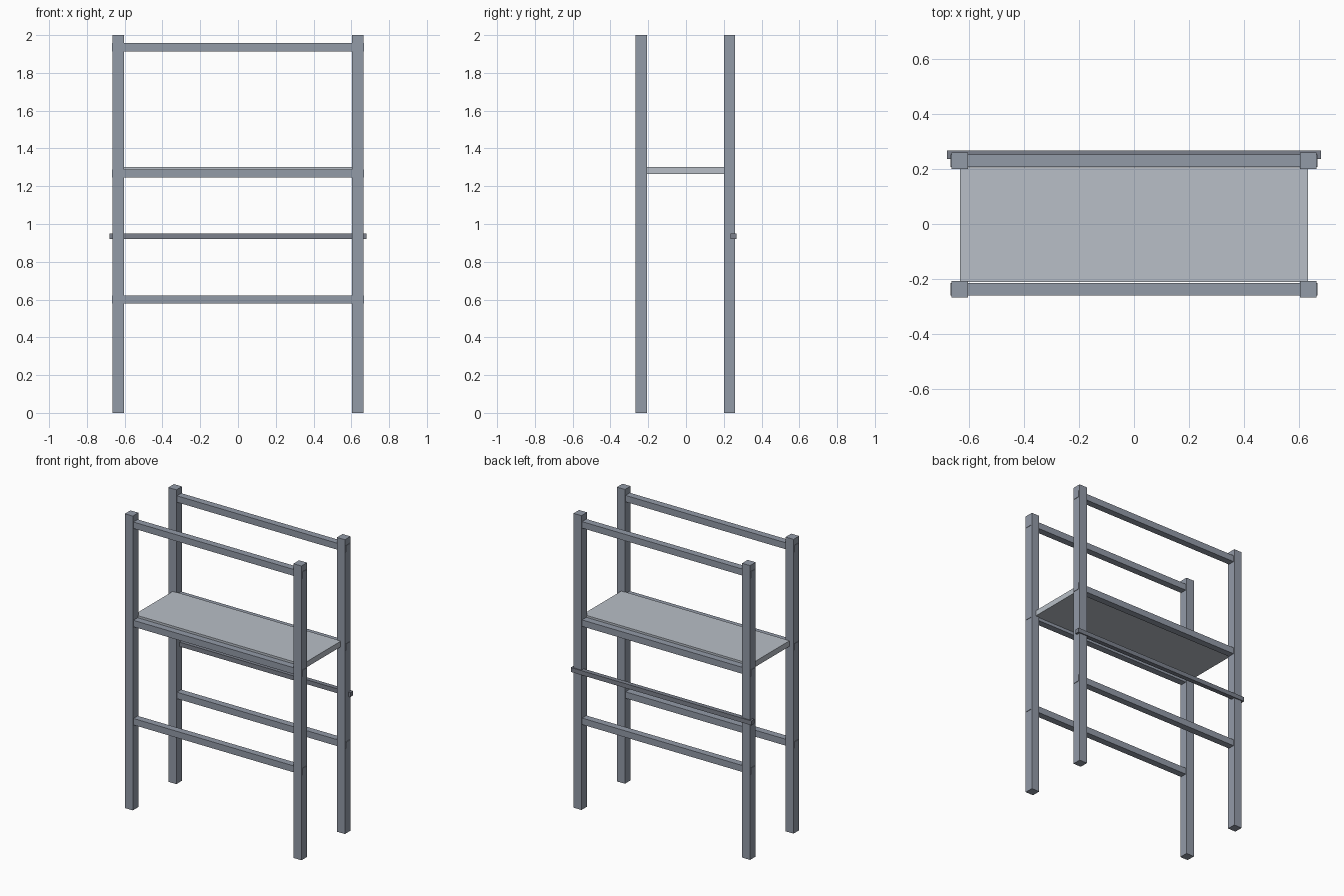
import bpy

if "Cube" in bpy.data.objects:
    bpy.data.objects.remove(bpy.data.objects["Cube"])


def material(name, color):
    mat = bpy.data.materials.new(name)
    mat.diffuse_color = (*color, 1)
    mat.use_nodes = True
    mat.node_tree.nodes["Principled BSDF"].inputs["Base Color"].default_value = mat.diffuse_color
    return mat


frame_mat = material("frame_grey", (0.29, 0.325, 0.39))
shelf_mat = material("shelf_grey", (0.48, 0.52, 0.57))
bar_mat = material("bar_grey", (0.20, 0.22, 0.265))


def box(name, x, y, z, mat):
    """Axis-aligned box from (min, max) ranges."""
    bpy.ops.mesh.primitive_cube_add(size=1, location=[sum(r) / 2 for r in (x, y, z)])
    obj = bpy.context.object
    obj.name = name
    obj.scale = [r[1] - r[0] for r in (x, y, z)]
    bpy.ops.object.transform_apply(location=False, rotation=False, scale=True)
    obj.data.materials.append(mat)
    return obj


POST_X, POST_HALF = 0.634, 0.03
RAIL_HALF_Y, RAIL_HALF_Z = 0.023, 0.022
sides = {"front": -0.237, "back": 0.230}
rail_heights = {"lower": 0.600, "middle": 1.267, "upper": 1.935}

for side, y in sides.items():
    # Square upright posts
    for hand, s in (("left", -1), ("right", 1)):
        cx = s * POST_X
        box(f"{side}_{hand}_post", (cx - POST_HALF, cx + POST_HALF),
            (y - POST_HALF, y + POST_HALF), (0, 2), frame_mat)
    # Long rails, tenoned through the posts
    for level, z in rail_heights.items():
        box(f"{side}_{level}_rail", (-0.667, 0.667), (y - RAIL_HALF_Y, y + RAIL_HALF_Y),
            (z - RAIL_HALF_Z, z + RAIL_HALF_Z), frame_mat)

# Shelf board between the middle rails
box("shelf", (-0.632, 0.632), (-0.211, 0.206), (1.264, 1.302), shelf_mat)

# Thin bar along the back posts
box("back_bar", (-0.679, 0.679), (0.236, 0.267), (0.921, 0.951), bar_mat)
